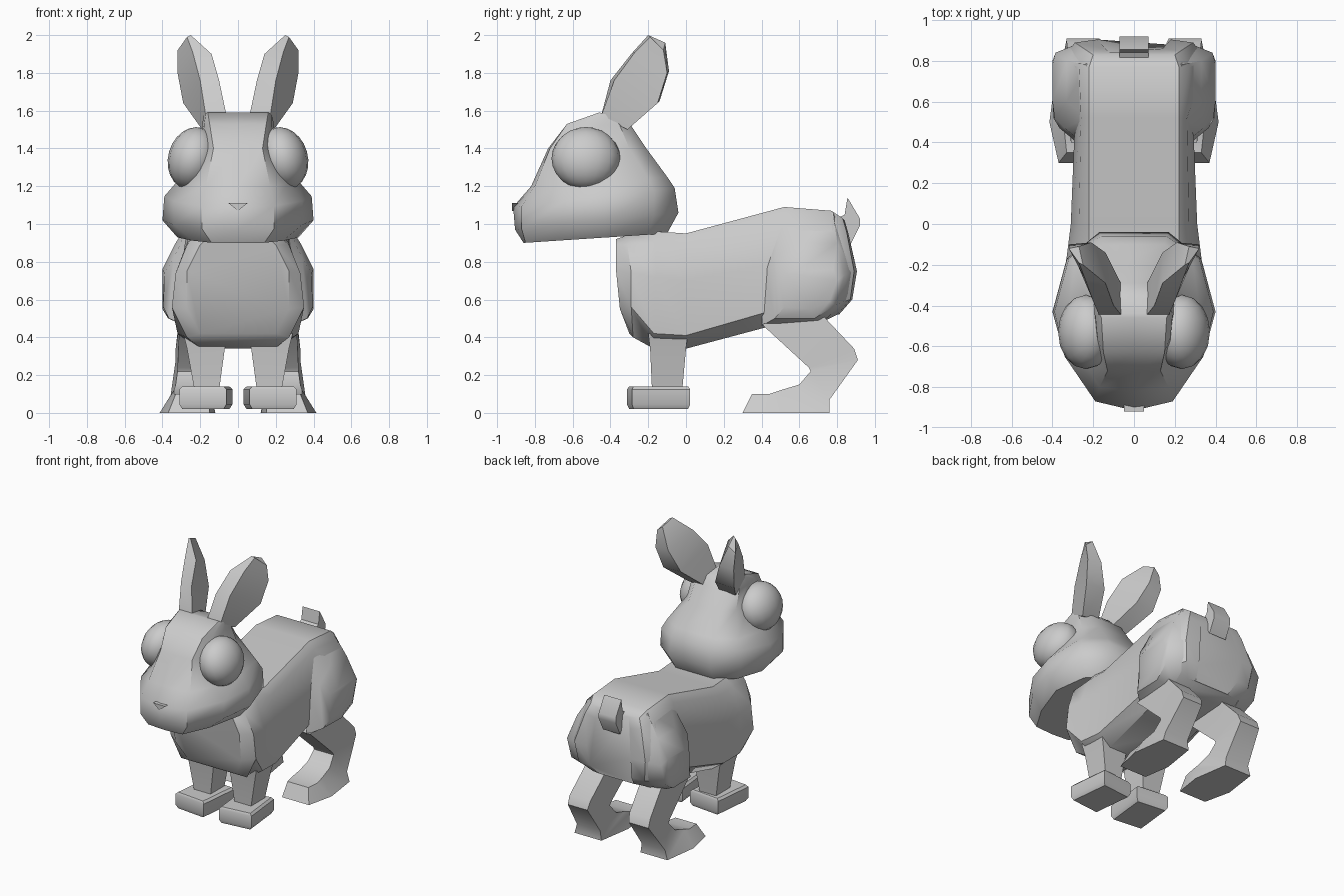
import bpy, bmesh, math
from mathutils import Matrix, Vector


def finish(name, bm, mirror=False, angle=38):
    bmesh.ops.recalc_face_normals(bm, faces=bm.faces)
    me = bpy.data.meshes.new(name)
    bm.to_mesh(me)
    bm.free()
    ob = bpy.data.objects.new(name, me)
    bpy.context.collection.objects.link(ob)
    if mirror:
        m = ob.modifiers.new("Mirror", 'MIRROR')
        m.use_mirror_merge = False
    bpy.ops.object.select_all(action='DESELECT')
    ob.select_set(True)
    bpy.context.view_layer.objects.active = ob
    bpy.ops.object.shade_smooth_by_angle(angle=math.radians(angle))
    return ob


def loft(name, rings, mirror=False, angle=38):
    bm = bmesh.new()
    vs = [[bm.verts.new(p) for p in r] for r in rings]
    n = len(rings[0])
    for a, b in zip(vs, vs[1:]):
        for i in range(n):
            j = (i + 1) % n
            bm.faces.new((a[i], a[j], b[j], b[i]))
    bm.faces.new(vs[0])
    bm.faces.new(vs[-1])
    return finish(name, bm, mirror, angle)


def both_sides(half):
    return half + [(-x, y, z) for x, y, z in reversed(half) if x > 0]


# torso: rings from chest to rump (half rings, top to bottom)
torso = [
    [(.17, -.37, .92), (.20, -.37, .89), (.27, -.37, .75), (.27, -.35, .55), (.20, -.30, .42)],
    [(.20, -.28, .95), (.27, -.31, .89), (.33, -.29, .74), (.35, -.29, .56), (.27, -.28, .40)],
    [(.22, -.15, .96), (.27, -.16, .90), (.33, -.16, .72), (.32, -.17, .42), (.20, -.18, .345)],
    [(.22, 0, .95), (.27, 0, .90), (.31, 0, .70), (.31, 0, .41), (.21, 0, .34)],
    [(.22, .52, 1.09), (.26, .52, 1.04), (.29, .50, .80), (.29, .45, .54), (.22, .45, .46)],
    [(.22, .77, 1.07), (.27, .77, 1.02), (.36, .80, .78), (.34, .77, .57), (.24, .72, .48)],
    [(.20, .83, 1.03), (.23, .85, .96), (.29, .89, .75), (.27, .87, .60), (.20, .80, .52)],
    [(.12, .84, 1.02), (.14, .86, .95), (.18, .905, .75), (.17, .88, .60), (.14, .81, .52)],
]
loft("torso", [both_sides(r) for r in torso])

# haunches: thigh bulges blending into the back
loft("haunch", [
    [(.23, .52, 1.06), (.28, .42, .76), (.28, .40, .46), (.26, .72, .48),
     (.26, .86, .60), (.26, .89, .75), (.23, .78, 1.06)],
    [(.33, .60, .90), (.34, .47, .82), (.365, .47, .50), (.37, .68, .50),
     (.385, .79, .57), (.385, .84, .73), (.33, .80, .90)],
    [(.40, .60, .76), (.39, .52, .74), (.395, .52, .56), (.40, .66, .55),
     (.40, .76, .59), (.40, .80, .70), (.40, .78, .76)],
], True, 45)

# head: rings from jaw up to crown; z runs from front value to back value
head = [
    (.90, .95, [(0, -.86), (.14, -.85), (.24, -.68), (.32, -.43), (.27, -.2), (.15, -.10)]),
    (.97, 1.06, [(0, -.905), (.19, -.87), (.34, -.65), (.40, -.43), (.33, -.17), (.17, -.04)]),
    (1.09, 1.19, [(0, -.915), (.19, -.87), (.34, -.65), (.39, -.43), (.32, -.17), (.16, -.06)]),
    (1.20, 1.25, [(0, -.82), (.17, -.80), (.26, -.65), (.32, -.42), (.29, -.20), (.15, -.10)]),
    (1.40, 1.40, [(0, -.73), (.13, -.72), (.17, -.65), (.20, -.45), (.20, -.30), (.13, -.21)]),
    (1.53, 1.52, [(0, -.63), (.15, -.63), (.18, -.55), (.19, -.44), (.19, -.35), (.13, -.29)]),
    (1.59, 1.57, [(0, -.46), (.16, -.46), (.17, -.44), (.18, -.42), (.17, -.39), (.12, -.34)]),
]
rings = []
for zf, zb, pts in head:
    y0, y1 = pts[0][1], pts[-1][1]
    rings.append(both_sides([(x, y, zf + (zb - zf) * (y - y0) / (y1 - y0)) for x, y in pts]))
loft("head", rings, angle=42)

# eyes: ovals leaning outward at the bottom
bm = bmesh.new()
bmesh.ops.create_uvsphere(bm, u_segments=16, v_segments=12, radius=1,
                          matrix=Matrix.Translation((.235, -.53, 1.347))
                          @ Matrix.Rotation(math.radians(-16), 4, 'Y')
                          @ Matrix.Diagonal((.135, .182, .168, 1)))
finish("eye", bm, True, 60)

# ears: wedges; front inner, front outer, back outer, back inner
loft("ear", [
    [(.06, -.45, 1.57), (.17, -.45, 1.57), (.19, -.31, 1.50), (.06, -.30, 1.51)],
    [(.10, -.40, 1.76), (.20, -.38, 1.76), (.29, -.15, 1.64), (.14, -.14, 1.65)],
    [(.14, -.29, 1.90), (.24, -.27, 1.91), (.32, -.10, 1.80), (.21, -.09, 1.81)],
    [(.25, -.20, 2.00), (.27, -.19, 1.99), (.32, -.12, 1.92), (.27, -.11, 1.96)],
], True)

# nose
loft("nose", [[(-.05, y, 1.11), (.05, y, 1.11), (0, y, 1.07)] for y in (-.88, -.92)])

# front legs
loft("front_leg", [
    [(.07, -.20, .42), (.29, -.20, .42), (.29, .01, .42), (.07, .01, .42)],
    [(.07, -.19, .34), (.27, -.19, .34), (.27, 0, .34), (.07, 0, .34)],
    [(.10, -.18, .12), (.23, -.18, .12), (.23, -.02, .12), (.10, -.02, .12)],
], True)

# front paws: chamfered slabs turned slightly outward
turn = Matrix.Translation((.17, -.145, 0)) @ Matrix.Rotation(math.radians(6), 4, 'Z')


def slab(w, d, z):
    return [turn @ Vector((sx * w, sy * d, z)) for sx, sy in ((-1, -1), (1, -1), (1, 1), (-1, 1))]


loft("front_paw", [slab(.11, .145, .02), slab(.125, .155, .045),
                   slab(.125, .155, .125), slab(.11, .145, .14)], True)

# hind legs: front y, z, x range; back y, z, x range
hind = [
    (.40, .47, .14, .31, .72, .52, .14, .31),
    (.65, .24, .16, .32, .89, .34, .16, .33),
    (.66, .22, .16, .32, .91, .28, .17, .33),
    (.60, .15, .15, .33, .76, .07, .17, .36),
    (.50, .12, .15, .34, .76, .00, .16, .38),
    (.44, .10, .14, .34, .50, .00, .12, .415),
    (.35, .10, .16, .33, .30, .00, .15, .37),
]
loft("hind_leg", [[(a0, fy, fz), (a1, fy, fz), (b1, by, bz), (b0, by, bz)]
                  for fy, fz, a0, a1, by, bz, b0, b1 in hind], True)

# tail: short upturned stub
tail = [(.78, 1.02), (.84, 1.05), (.855, 1.14), (.92, 1.03), (.92, .99), (.87, .89)]
loft("tail", [[(x, y, z) for y, z in tail] for x in (-.07, .07)])
